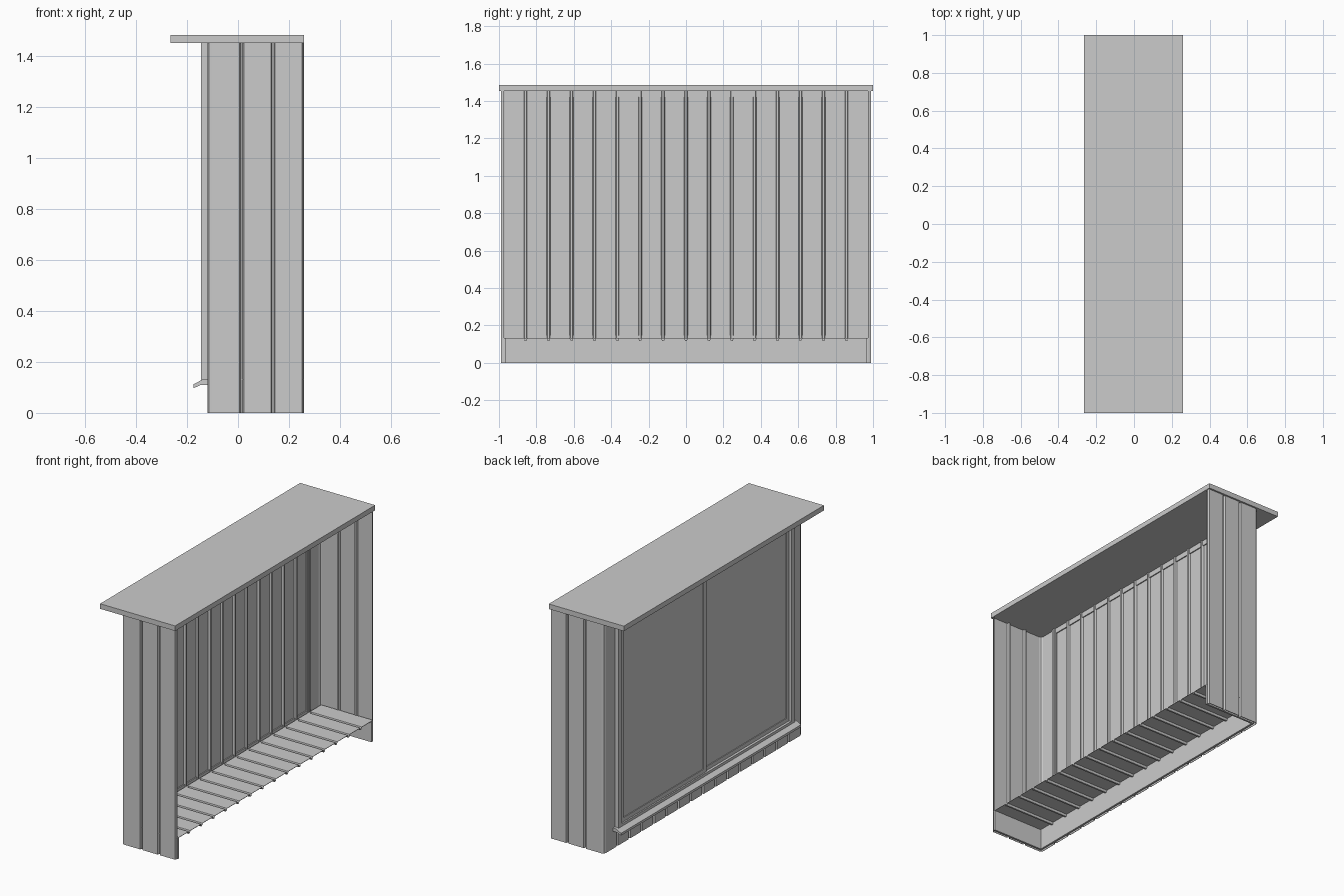
import bpy, bmesh
from mathutils import Vector

cube = bpy.data.objects.get("Cube")
if cube:
    bpy.data.objects.remove(cube, do_unlink=True)

GREY = 0.6
grey = bpy.data.materials.new("plain grey")
grey.use_nodes = True
grey.diffuse_color = (GREY, GREY, GREY, 1)
grey.node_tree.nodes["Principled BSDF"].inputs["Base Color"].default_value = (GREY, GREY, GREY, 1)

PITCH = 0.1225            # plank width
GROOVE = 0.009            # half width of a groove
DEPTH = 0.013
BACK, OPEN, SIDE = -0.118, 0.26, 0.988
TOP, FLOOR = 1.455, 0.132


def finish(name, bm):
    bmesh.ops.recalc_face_normals(bm, faces=bm.faces)
    mesh = bpy.data.meshes.new(name)
    bm.to_mesh(mesh)
    bm.free()
    mesh.materials.append(grey)
    obj = bpy.data.objects.new(name, mesh)
    bpy.context.collection.objects.link(obj)
    return obj


def prism(name, profile, sweep):
    """Closed profile swept along a vector."""
    bm = bmesh.new()
    face = bm.faces.new([bm.verts.new(p) for p in profile])
    out = bmesh.ops.extrude_face_region(bm, geom=[face])
    moved = [v for v in out["geom"] if isinstance(v, bmesh.types.BMVert)]
    bmesh.ops.translate(bm, verts=moved, vec=sweep)
    return finish(name, bm)


def box(name, x, y, z):
    corners = [(x[0], y[0], z[0]), (x[1], y[0], z[0]), (x[1], y[1], z[0]), (x[0], y[1], z[0])]
    return prism(name, corners, Vector((0, 0, z[1] - z[0])))


def sheet(name, path, sweep, thickness):
    """Thin folded sheet: an open path swept along a vector."""
    bm = bmesh.new()
    rows = [(bm.verts.new(p), bm.verts.new(Vector(p) + sweep)) for p in path]
    for a, b in zip(rows, rows[1:]):
        bm.faces.new((a[0], b[0], b[1], a[1]))
    mesh = bpy.data.meshes.new(name)
    bm.to_mesh(mesh)
    bm.free()
    mesh.materials.append(grey)
    obj = bpy.data.objects.new(name, mesh)
    bpy.context.collection.objects.link(obj)
    mod = obj.modifiers.new("thickness", 'SOLIDIFY')
    mod.thickness = thickness
    mod.offset = 0
    return obj


def groove(at):
    """Offsets (along, depth) of one groove."""
    return [(at - GROOVE, 0), (at - GROOVE / 2, DEPTH), (at + GROOVE / 2, DEPTH), (at + GROOVE, 0)]


# Planked wall wrapping three sides, open towards +x
side = [(OPEN, DEPTH), (OPEN - GROOVE / 2, DEPTH), (OPEN - GROOVE, 0)]
for i in (1, 2):
    side += reversed(groove(OPEN - i * PITCH))
corner = [(BACK + 0.016, 0), (BACK + 0.005, 0.005)]
front_half = [(x, -SIDE + d, 0) for x, d in side + corner]
back = [(BACK, -SIDE + 0.016, 0)]
for k in range(-7, 8):
    back += [(BACK + d, y, 0) for y, d in groove(k * PITCH)]
back.append((BACK, SIDE - 0.016, 0))
rear_half = [(x, -y, z) for x, y, z in reversed(front_half)]
sheet("planked_wall", front_half + back + rear_half, Vector((0, 0, TOP)), 0.003)

# Planked floor
floor = [(BACK + 0.015, -SIDE + 0.01, FLOOR)]
for k in range(-7, 8):
    floor += [(BACK + 0.015, y, FLOOR - d) for y, d in groove(k * PITCH)]
floor.append((BACK + 0.015, SIDE - 0.01, FLOOR))
sheet("planked_floor", floor, Vector((OPEN - BACK - 0.015, 0, 0)), 0.003)

# Skirting inside the foot of the wall
box("back_skirting", (BACK + 0.014, BACK + 0.026), (-SIDE + 0.014, SIDE - 0.014), (0, FLOOR))
for s, name in ((-1, "front_skirting"), (1, "rear_skirting")):
    ys = sorted((s * (SIDE - 0.014), s * (SIDE - 0.026)))
    box(name, (BACK + 0.014, OPEN), ys, (0, FLOOR))

# Flat roof slab
box("roof", (-0.265, OPEN), (-1, 1), (1.453, 1.485))

# Window frame on the -x wall
FX, FY, LOW = (-0.145, -0.11), 0.88, 0.11
for s, name in ((-1, "frame_front_post"), (1, "frame_rear_post")):
    box(name, FX, sorted((s * FY, s * (FY - 0.035))), (LOW, TOP))
box("frame_bottom_rail", FX, (-FY, FY), (LOW, LOW + 0.035))
box("frame_top_rail", FX, (-FY, FY), (TOP - 0.035, TOP))

# Two sliding sashes, one set behind the other
for s, name, x in ((-1, "front", -0.124), (1, "rear", -0.131)):
    ends = sorted((s * -0.012, s * (FY - 0.03)))
    box(name + "_pane", (x, x + 0.006), ends, (LOW + 0.03, TOP - 0.03))
    for y0 in (ends[0], ends[1] - 0.03):
        box(name + "_sash_stile", (x - 0.005, x + 0.006), (y0, y0 + 0.03), (LOW + 0.03, TOP - 0.03))
    for z0 in (LOW + 0.03, TOP - 0.06):
        box(name + "_sash_rail", (x - 0.005, x + 0.006), ends, (z0, z0 + 0.03))

# Sloping sill below the window
sill = [(-0.175, 0.097), (-0.175, 0.112), (-0.14, 0.131), (-0.115, 0.131), (-0.115, 0.11), (-0.145, 0.11)]
prism("window_sill", [(x, -0.9, z) for x, z in sill], Vector((0, 1.8, 0)))
